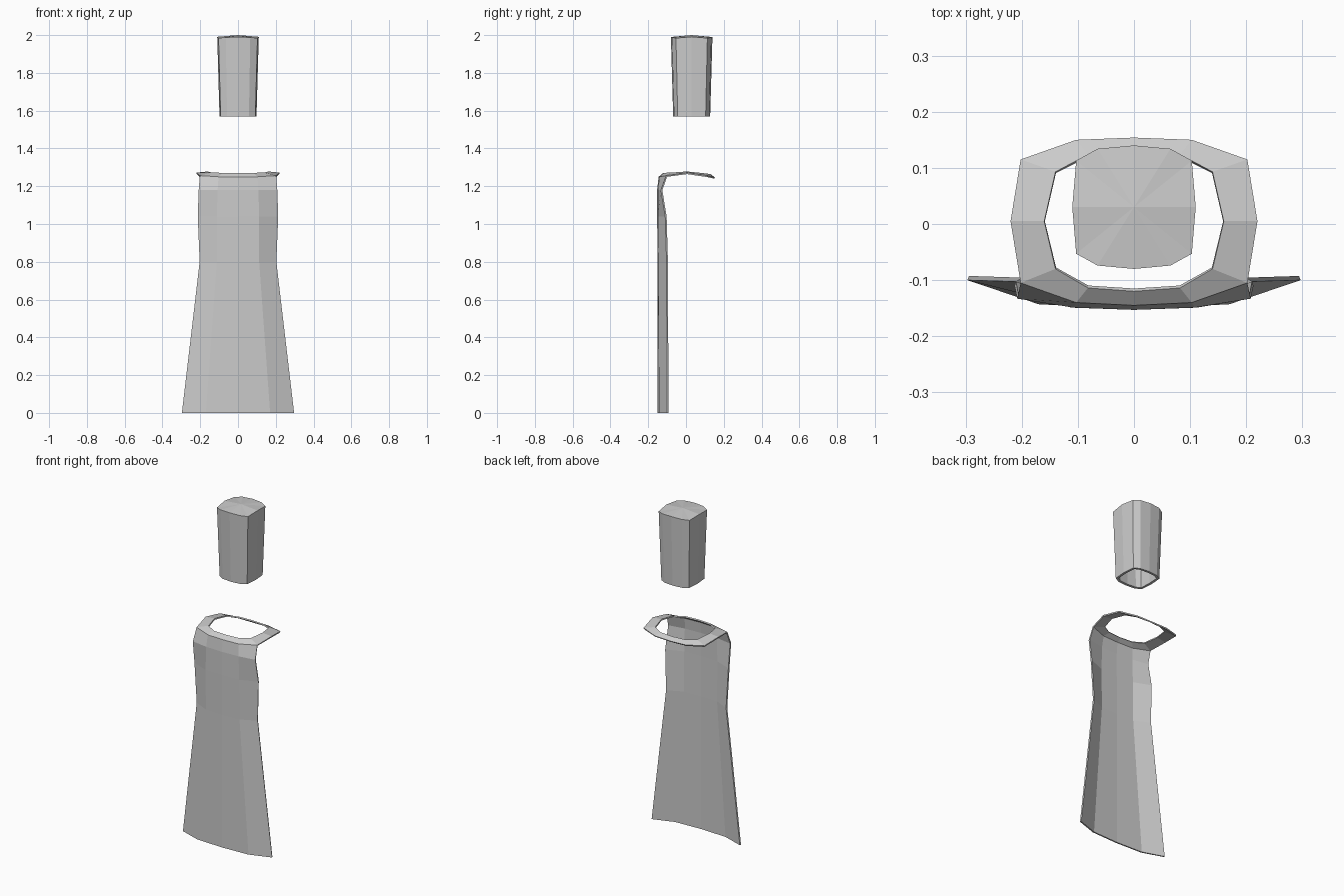
import bpy, bmesh

if "Cube" in bpy.data.objects:
    bpy.data.objects.remove(bpy.data.objects["Cube"])


def make(name, verts, faces, thick):
    me = bpy.data.meshes.new(name)
    me.from_pydata(verts, [], faces)
    bm = bmesh.new()
    bm.from_mesh(me)
    bmesh.ops.remove_doubles(bm, verts=bm.verts, dist=0.0005)
    bm.to_mesh(me)
    bm.free()
    ob = bpy.data.objects.new(name, me)
    bpy.context.collection.objects.link(ob)
    mod = ob.modifiers.new("thickness", 'SOLIDIFY')
    mod.thickness = thick
    mod.offset = -1
    return ob


def mirror_row(half):
    """Half row from the centre outwards -> full row from left to right."""
    return [(-x, y, z) for x, y, z in half[:0:-1]] + half


def loop(front, side, back):
    """Closed 12-point loop, counter-clockwise seen from above."""
    right = front + [side] + back[::-1]
    return right + [(-x, y, z) for x, y, z in right[-2:0:-1]]


# Apron panel: rows from hem to shoulder, each as centre, fold, edge
rows = [mirror_row(r) for r in (
    [(0, -.150, 0), (.170, -.143, 0), (.297, -.100, 0)],
    [(0, -.150, .80), (.112, -.146, .80), (.203, -.103, .80)],
    [(0, -.153, 1.04), (.112, -.149, 1.04), (.213, -.110, 1.04)],
    [(0, -.153, 1.18), (.108, -.149, 1.18), (.208, -.133, 1.18)],
    [(0, -.145, 1.25), (.103, -.140, 1.25), (.202, -.105, 1.256)],
)]
verts = [p for r in rows for p in r]
faces = [(i * 5 + j, i * 5 + j + 1, i * 5 + j + 6, i * 5 + j + 5)
         for i in range(4) for j in range(4)]

# Neck ring, joined to the top row of the panel
outer = loop([(0, -.145, 1.25), (.103, -.140, 1.25), (.202, -.105, 1.256)],
             (.22, .005, 1.272),
             [(0, .154, 1.246), (.103, .150, 1.248), (.202, .115, 1.256)])
inner = loop([(0, -.120, 1.271), (.082, -.114, 1.271), (.14, -.080, 1.272)],
             (.16, .005, 1.278),
             [(0, .130, 1.264), (.082, .124, 1.265), (.14, .093, 1.269)])
b = len(verts)
verts += outer + inner
faces += [(b + i, b + (i + 1) % 12, b + 12 + (i + 1) % 12, b + 12 + i)
          for i in range(12)]
make("apron", verts, faces, 0.008)

# Tall hat: tapered rounded-square tube with a shallow peaked top, open below
top = loop([(0, -.11, 1.99), (.065, -.104, 1.988), (.103, -.083, 1.984)],
           (.11, 0, 1.991),
           [(0, .11, 1.99), (.065, .104, 1.988), (.103, .083, 1.984)])
bottom = [(x * .89, y * .89 + .03, 1.57) for x, y, z in top]
top = [(x, y + .03, z) for x, y, z in top]
verts = bottom + top + [(0, .03, 2.0)]
faces = [(i, (i + 1) % 12, 12 + (i + 1) % 12, 12 + i) for i in range(12)]
faces += [(12 + i, 12 + (i + 1) % 12, 24) for i in range(12)]
make("hat", verts, faces, 0.015)
